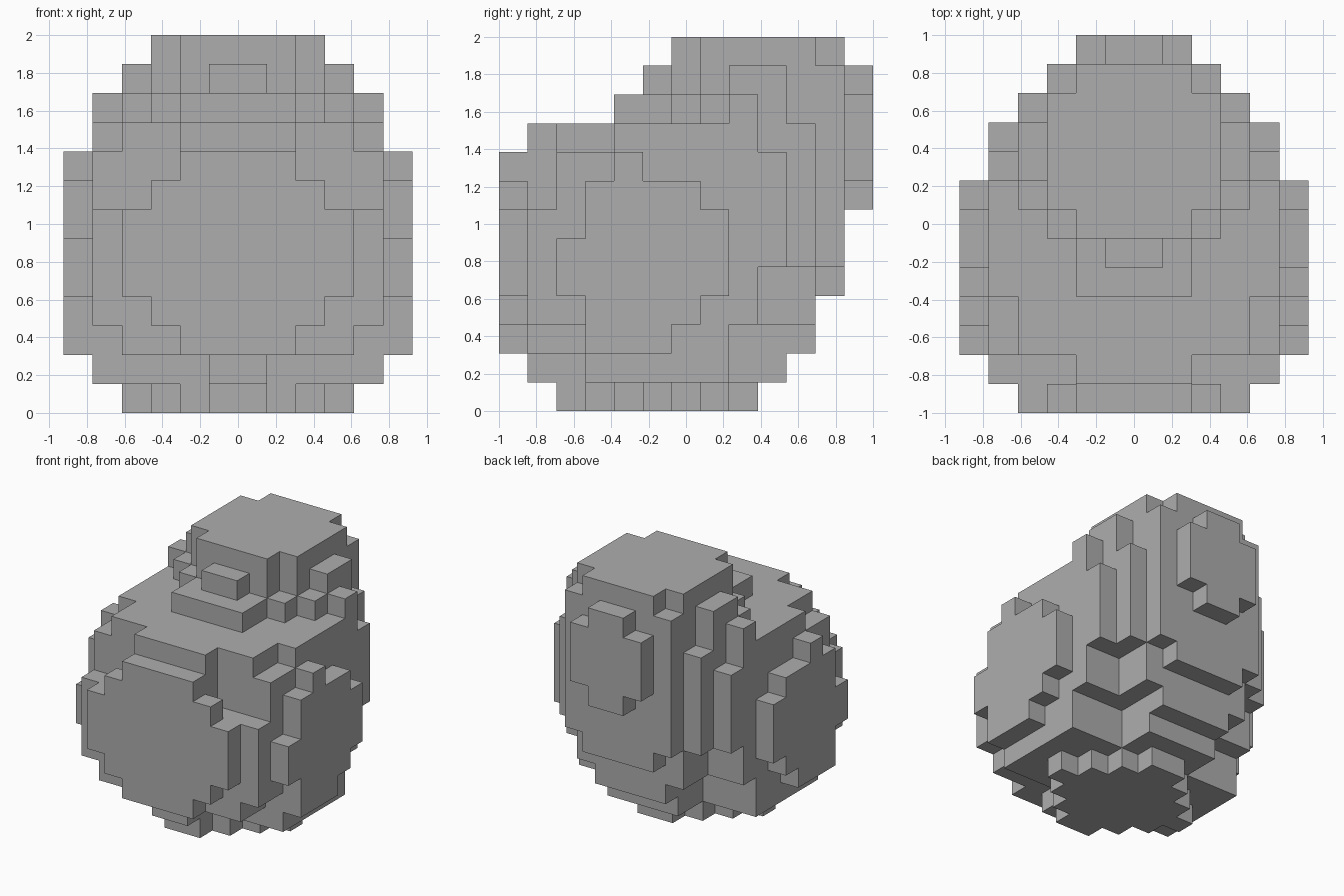
import bpy
import bmesh
from mathutils import Vector

default = bpy.data.objects.get("Cube")
if default:
    bpy.data.objects.remove(default, do_unlink=True)

UNIT = 2 / 13          # edge of one block
DEPTH_CENTRE = 6.5     # middle of the block grid, front to back

stone = bpy.data.materials.new("plain grey")
stone.use_nodes = True
GREY = (0.42, 0.42, 0.42, 1)
stone.diffuse_color = GREY
stone.node_tree.nodes["Principled BSDF"].inputs["Base Color"].default_value = GREY


def blocks(half_width, *spans):
    """Blocks mirrored about x = 0; each span is (front, back, bottom, top)."""
    return {(x, y, z)
            for front, back, bottom, top in spans
            for x in range(-half_width, half_width)
            for y in range(front, back)
            for z in range(bottom, top)}


parts = {}

# Round foot: stepped diamond
parts["base"] = set()
for half in range(1, 5):
    parts["base"] |= blocks(half, (1 + half, 10 - half, 0, 1))

# Main rounded body, from the widest slices to the narrowest
parts["body"] = (
    blocks(5, (3, 8, 1, 9), (1, 9, 3, 7), (1, 10, 5, 7),
           (2, 10, 5, 9), (4, 9, 3, 10))
    | blocks(4, (1, 8, 2, 7), (2, 11, 5, 10))
    | blocks(3, (1, 11, 3, 7), (6, 12, 5, 10))
    | blocks(2, (3, 10, 1, 3), (1, 11, 2, 10), (1, 12, 4, 10))
    | blocks(1, (1, 10, 1, 3))
)

# Raised head at the back with stepped shoulders
parts["head"] = (
    blocks(5, (8, 9, 10, 11))
    | blocks(4, (7, 10, 10, 11), (8, 10, 10, 12))
    | blocks(3, (6, 12, 10, 11), (7, 12, 10, 12), (7, 11, 10, 13))
    | blocks(2, (4, 12, 10, 11), (6, 12, 10, 13))
)

# Small block on the front of the head
parts["nose"] = blocks(1, (5, 6, 11, 12))

# Large stepped disc on the front
parts["front_plate"] = (blocks(2, (0, 1, 2, 9)) | blocks(3, (0, 1, 3, 8))
                        | blocks(4, (0, 1, 4, 7)))

# Stepped disc on the back
parts["back_plate"] = blocks(1, (12, 13, 7, 12)) | blocks(2, (12, 13, 8, 11))

# Stepped discs on both sides
sides = blocks(6, (3, 6, 2, 8), (3, 7, 3, 8), (2, 8, 4, 6),
               (3, 8, 4, 7), (4, 5, 8, 9))
parts["left_plate"] = {b for b in sides if b[0] == 5}
parts["right_plate"] = {b for b in sides if b[0] == -6}

solid = set().union(*parts.values())


def build(name, cells):
    """Skin the exposed sides of the cells and merge flat neighbours."""
    bm = bmesh.new()
    for cell in sorted(cells):
        for axis in range(3):
            for sign in (-1, 1):
                step = [0, 0, 0]
                step[axis] = sign
                if tuple(c + s for c, s in zip(cell, step)) in solid:
                    continue
                normal = Vector(step)
                side = Vector((0, 0, 0))
                side[(axis + 1) % 3] = 1
                up = normal.cross(side)
                centre = Vector(cell) + Vector((0.5, 0.5, 0.5)) + normal / 2
                corners = [centre + (side * a + up * b) / 2
                           for a, b in ((-1, -1), (1, -1), (1, 1), (-1, 1))]
                bm.faces.new([bm.verts.new((p - Vector((0, DEPTH_CENTRE, 0))) * UNIT)
                              for p in corners])
    bmesh.ops.remove_doubles(bm, verts=bm.verts, dist=UNIT / 100)
    bmesh.ops.dissolve_limit(bm, angle_limit=0.01, verts=bm.verts, edges=bm.edges)
    bmesh.ops.triangulate(bm, faces=[f for f in bm.faces if len(f.verts) > 4])
    mesh = bpy.data.meshes.new(name)
    bm.to_mesh(mesh)
    bm.free()
    mesh.materials.append(stone)
    bpy.context.collection.objects.link(bpy.data.objects.new(name, mesh))


for part_name, part_cells in parts.items():
    build(part_name, part_cells)
